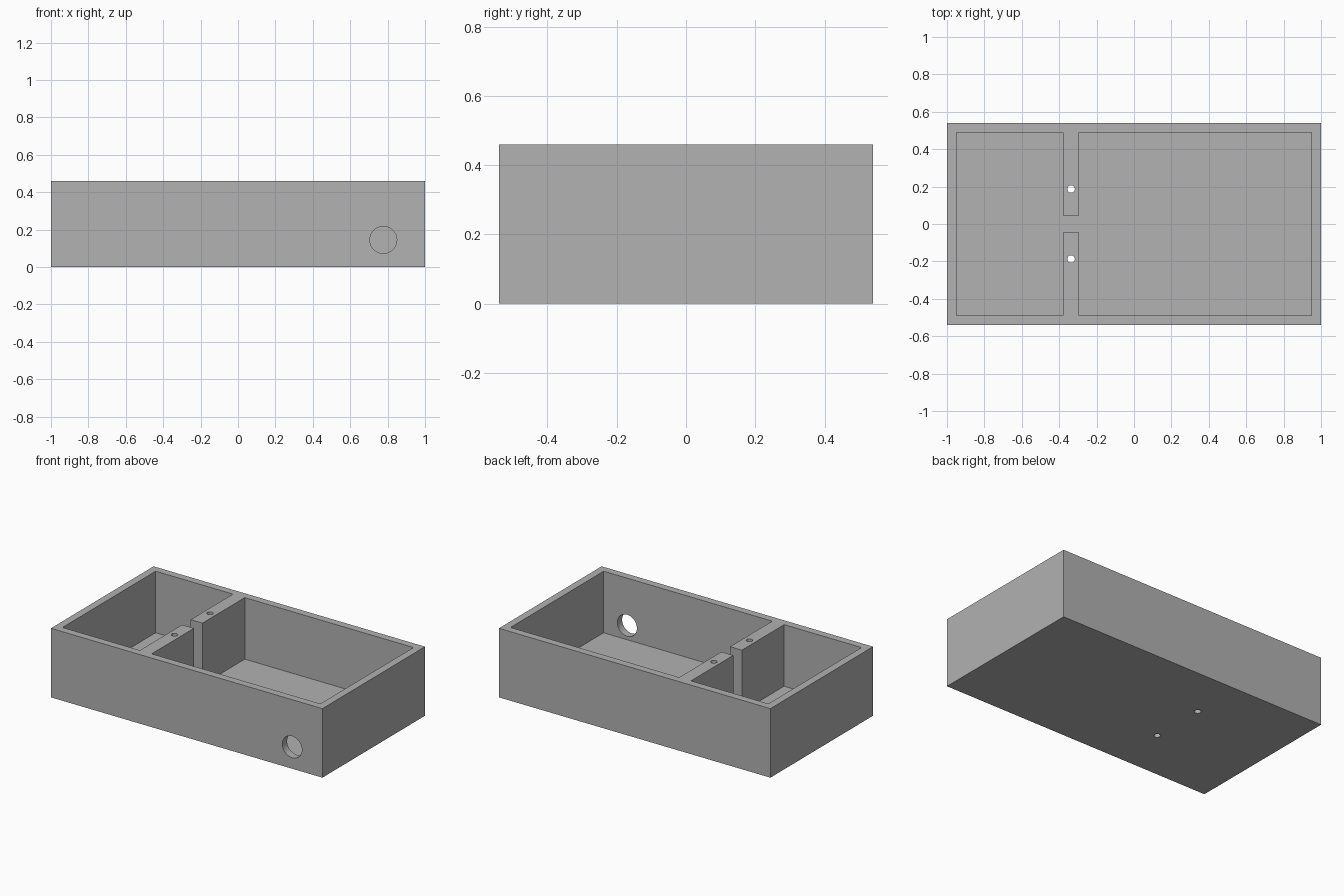
import bpy
import bmesh
from mathutils import Matrix, Vector

cube = bpy.data.objects.get("Cube")
if cube:
    bpy.data.objects.remove(cube, do_unlink=True)

LENGTH, DEPTH, HEIGHT = 2.0, 1.08, 0.46
WALL = 0.05
DIVIDER_X = (-0.38, -0.293)
GAP = 0.045

grey = bpy.data.materials.new("plain grey")
grey.use_nodes = True
colour = (0.445, 0.445, 0.445, 1)
grey.diffuse_color = colour
grey.node_tree.nodes["Principled BSDF"].inputs["Base Color"].default_value = colour


def add_object(name, bm):
    bmesh.ops.recalc_face_normals(bm, faces=bm.faces)
    mesh = bpy.data.meshes.new(name)
    bm.to_mesh(mesh)
    bm.free()
    mesh.materials.append(grey)
    obj = bpy.data.objects.new(name, mesh)
    bpy.context.collection.objects.link(obj)
    return obj


def prism(name, outline, bottom, top):
    bm = bmesh.new()
    face = bm.faces.new([bm.verts.new((x, y, bottom)) for x, y in outline])
    result = bmesh.ops.extrude_face_region(bm, geom=[face])
    verts = [v for v in result["geom"] if isinstance(v, bmesh.types.BMVert)]
    bmesh.ops.translate(bm, verts=verts, vec=(0, 0, top - bottom))
    return add_object(name, bm)


def drill(name, centre, radius, length, axis, sides=48):
    bm = bmesh.new()
    turn = Vector((0, 0, 1)).rotation_difference(Vector(axis)).to_matrix().to_4x4()
    bmesh.ops.create_cone(bm, cap_ends=True, segments=sides, radius1=radius,
                          radius2=radius, depth=length,
                          matrix=Matrix.Translation(centre) @ turn)
    return add_object(name, bm)


def cut(target, cutter):
    mod = target.modifiers.new(cutter.name, "BOOLEAN")
    mod.operation = "DIFFERENCE"
    mod.solver = "EXACT"
    mod.object = cutter
    bpy.context.view_layer.objects.active = target
    bpy.ops.object.modifier_apply(modifier=mod.name)
    bpy.data.objects.remove(cutter, do_unlink=True)


# Solid block for the tray
hx, hy = LENGTH / 2, DEPTH / 2
tray = prism("divided_tray", [(-hx, -hy), (hx, -hy), (hx, hy), (-hx, hy)], 0, HEIGHT)

# Both compartments and the gap in the divider, as one pocket
ix, iy = hx - WALL, hy - WALL
left, right = DIVIDER_X
front_half = [(-ix, -iy), (left, -iy), (left, -GAP), (right, -GAP), (right, -iy), (ix, -iy)]
pocket = front_half + [(x, -y) for x, y in reversed(front_half)]
cut(tray, prism("pocket_cutter", pocket, WALL, HEIGHT + 0.1))

# Screw holes down through the divider
for side in (-1, 1):
    cut(tray, drill("screw_hole_cutter", ((left + right) / 2, side * 0.187, HEIGHT / 2),
                    0.02, HEIGHT * 2, (0, 0, 1), 32))

# Round cable opening in the front wall
cut(tray, drill("cable_hole_cutter", (0.777, -hy, 0.145), 0.072, WALL * 4, (0, 1, 0)))

# Smooth the bores, keep the box edges crisp
bpy.ops.object.select_all(action="DESELECT")
tray.select_set(True)
bpy.context.view_layer.objects.active = tray
bpy.ops.object.shade_smooth_by_angle(angle=0.5)
